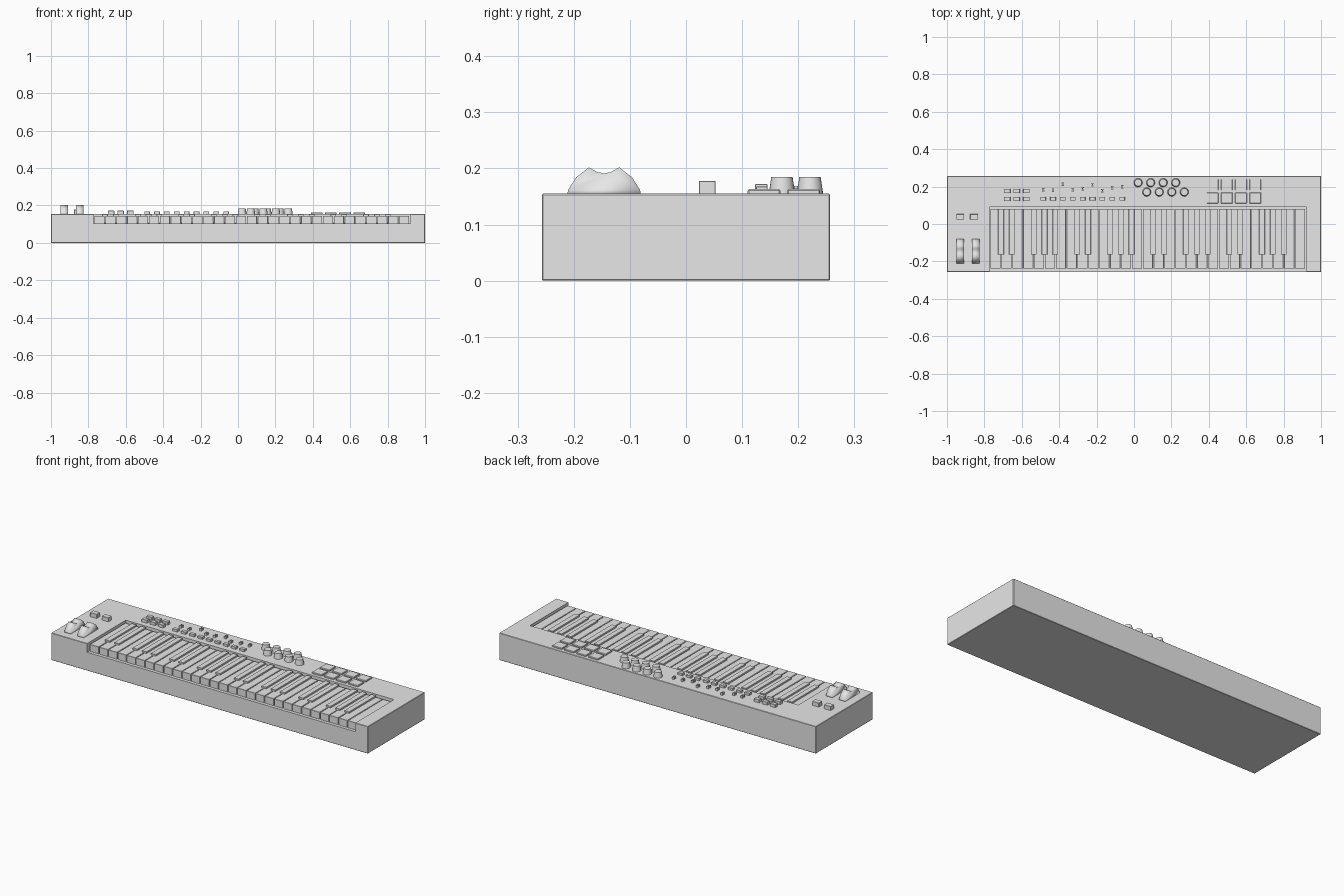
import bpy, bmesh, math

if "Cube" in bpy.data.objects:
    bpy.data.objects.remove(bpy.data.objects["Cube"], do_unlink=True)

grey = bpy.data.materials.new("light_grey")
grey.use_nodes = True
grey.diffuse_color = (0.8, 0.8, 0.8, 1)
grey.node_tree.nodes["Principled BSDF"].inputs["Base Color"].default_value = (0.8, 0.8, 0.8, 1)

TOP = 0.155      # panel height
FLOOR = 0.105    # key bed height


def finish(name, bm):
    bmesh.ops.recalc_face_normals(bm, faces=bm.faces)
    mesh = bpy.data.meshes.new(name)
    bm.to_mesh(mesh)
    bm.free()
    mesh.materials.append(grey)
    ob = bpy.data.objects.new(name, mesh)
    bpy.context.collection.objects.link(ob)
    return ob


def box(name, x, y, z, bevel=0.0):
    """Box from three (low, high) ranges."""
    bm = bmesh.new()
    bmesh.ops.create_cube(bm, size=1)
    for v in bm.verts:
        v.co = [r[0] + (c + 0.5) * (r[1] - r[0]) for c, r in zip(v.co, (x, y, z))]
    if bevel:
        bmesh.ops.bevel(bm, geom=bm.edges[:], offset=bevel, segments=1, affect='EDGES')
    return finish(name, bm)


def centred(name, x, y, w, d, top, bevel=0.0):
    """Control standing on the panel, given by its centre and size."""
    return box(name, (x - w / 2, x + w / 2), (y - d / 2, y + d / 2), (TOP - 0.002, top), bevel)


# Case with the key bed cut out, open to the front
case = box("case", (-1, 1), (-0.257, 0.257), (0, TOP), 0.002)
cutter = box("key_bed_cutter", (-0.773, 0.921), (-0.4, 0.092), (FLOOR, 0.3))
cutter.hide_render = True
cut = case.modifiers.new("key_bed", 'BOOLEAN')
cut.operation = 'DIFFERENCE'
cut.object = cutter
cut.solver = 'EXACT'
deps = bpy.context.evaluated_depsgraph_get()
cut_mesh = bpy.data.meshes.new_from_object(case.evaluated_get(deps))
case.modifiers.clear()
case.data = cut_mesh
bpy.data.objects.remove(cutter, do_unlink=True)

# Keys: four octaves and a final C
WHITES = 29
START = -0.769
PITCH = (0.917 - START) / WHITES
for i in range(WHITES):
    x = START + i * PITCH
    box(f"white_key_{i + 1}", (x + 0.002, x + PITCH - 0.002), (-0.239, 0.08), (FLOOR - 0.001, 0.145), 0.001)
    if i % 7 not in (2, 6) and i < WHITES - 1:
        e = x + PITCH
        box(f"black_key_{i + 1}", (e - 0.015, e + 0.015), (-0.163, 0.08), (FLOOR, 0.154), 0.001)

# Pitch and modulation wheels: saddle-shaped profile, mirrored about its middle
half = [(0.066, TOP - 0.003), (0.064, 0.162), (0.05, 0.184), (0.027, 0.202), (0.013, 0.194)]
profile = half + [(0, 0.191)] + [(-y, z) for y, z in reversed(half)]
for name, x in (("pitch_wheel", -0.929), ("modulation_wheel", -0.847)):
    bm = bmesh.new()
    side = bm.faces.new([bm.verts.new((x - 0.02, y - 0.146, z)) for y, z in profile])
    ext = bmesh.ops.extrude_face_region(bm, geom=[side], use_keep_orig=True)
    for v in ext["geom"]:
        if isinstance(v, bmesh.types.BMVert):
            v.co.x += 0.04
    wheel = finish(name, bm)
    wheel.data.shade_smooth()

# Octave buttons behind the wheels
for i, x in enumerate((-0.929, -0.855)):
    centred(f"octave_button_{i + 1}", x, 0.038, 0.042, 0.03, 0.178, 0.001)

# Transport buttons, three by two
for col in range(3):
    for row, y in enumerate((0.134, 0.177)):
        centred(f"transport_button_{row + 1}_{col + 1}", -0.678 + col * 0.051, y, 0.034, 0.022, 0.172, 0.001)

# Nine faders at different settings, each with a button in front
settings = (0.183, 0.18, 0.213, 0.183, 0.188, 0.21, 0.177, 0.193, 0.198)
for i, y in enumerate(settings):
    x = -0.486 + i * 0.0528
    centred(f"fader_button_{i + 1}", x, 0.135, 0.03, 0.02, 0.168, 0.001)
    centred(f"fader_stem_{i + 1}", x, y, 0.006, 0.018, 0.165)
    for end in (-1, 1):
        centred(f"fader_cap_{i + 1}_{'front' if end < 0 else 'back'}", x, y + end * 0.007, 0.013, 0.005, 0.169)

# Two staggered rows of tapered knobs
for row, (x0, y) in enumerate(((0.022, 0.221), (0.068, 0.171))):
    for col in range(4):
        bm = bmesh.new()
        bmesh.ops.create_cone(bm, cap_ends=True, segments=24, radius1=0.0235, radius2=0.019, depth=0.031)
        bmesh.ops.translate(bm, verts=bm.verts, vec=(x0 + col * 0.067, y, 0.1695))
        knob = finish(f"knob_{row + 1}_{col + 1}", bm)
        knob.data.shade_smooth()
        knob.data.set_sharp_from_angle(angle=math.radians(35))

# Drum pads, four by two
for col in range(4):
    for row, y in enumerate((0.139, 0.21)):
        centred(f"drum_pad_{row + 1}_{col + 1}", 0.42 + col * 0.076, y, 0.062, 0.058, 0.163, 0.002)
